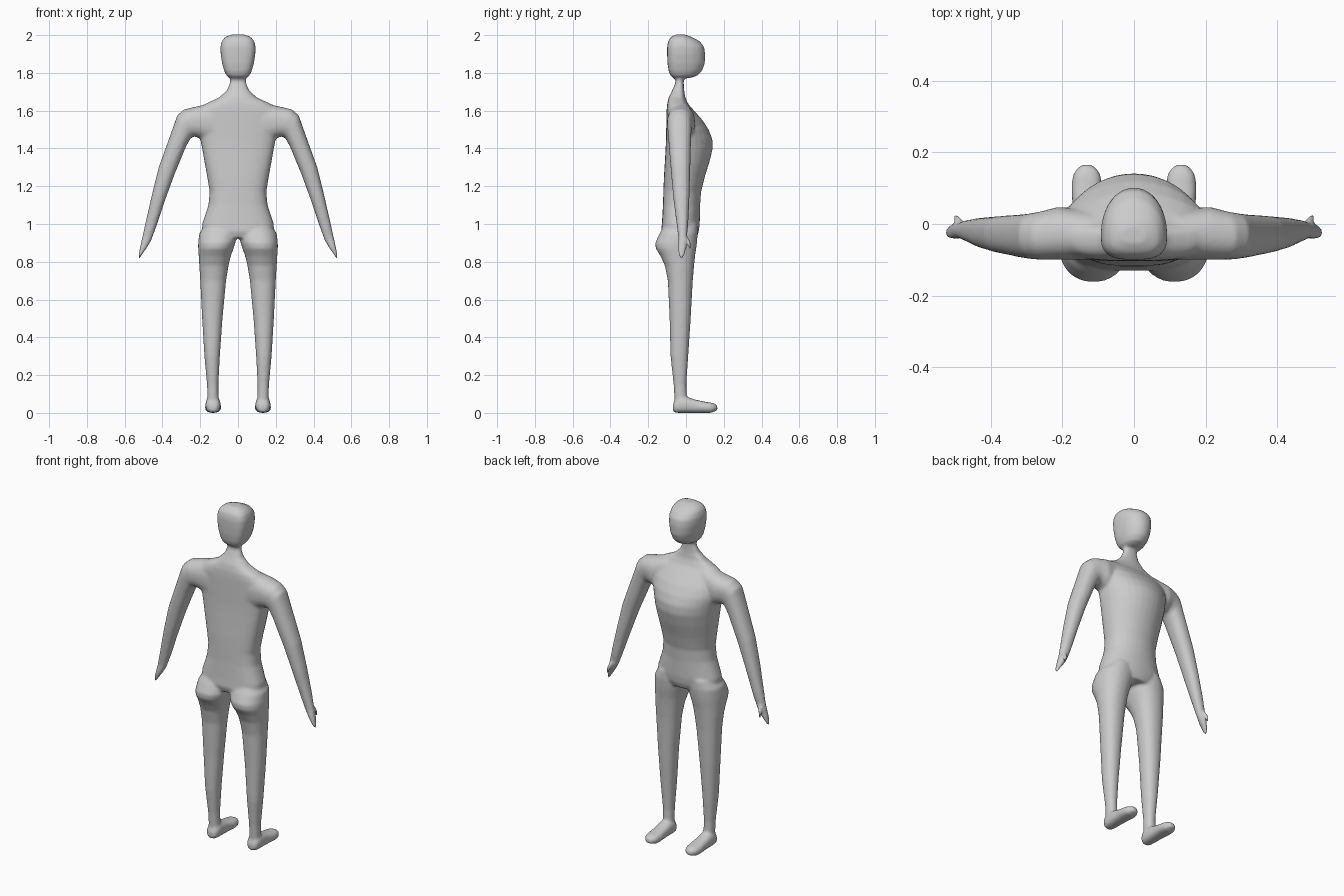
import bpy, bmesh, math
from mathutils import Vector

SEG = 32
bm = bmesh.new()


def power(c, n):
    return math.copysign(abs(c) ** (2 / n), c)


def loft(rings):
    """Skin a list of point rings and cap both ends."""
    rows = [[bm.verts.new(p) for p in r] for r in rings]
    faces = [bm.faces.new((rows[0])), bm.faces.new(rows[-1])]
    for a, b in zip(rows, rows[1:]):
        for i in range(SEG):
            j = (i + 1) % SEG
            faces.append(bm.faces.new((a[i], a[j], b[j], b[i])))
    bmesh.ops.recalc_face_normals(bm, faces=faces)


def ring(s, x1, z1, x2, z2, yf, yb, nf=2.0, nb=2.0, yc=None):
    """Oval spanning two points in the xz plane, with its own front and back depth."""
    if yc is None:
        yc = (yf + yb) / 2
    pts = []
    for k in range(SEG):
        a = 2 * math.pi * (k + 0.5) / SEG
        c, d = math.cos(a), math.sin(a)
        n = nf if d > 0 else nb
        t = power(c, n) / 2 + 0.5
        y = yc + power(d, n) * ((yf - yc) if d > 0 else (yc - yb))
        pts.append(Vector((s * (x1 + (x2 - x1) * t), y, z1 + (z2 - z1) * t)))
    return pts


# torso and neck: z, half width, front, back
torso = [(0.925, .13, .055, -.12), (.96, .19, .068, -.132), (1.0, .19, .073, -.128),
         (1.1, .157, .075, -.122), (1.17, .15, .08, -.12), (1.25, .163, .10, -.117),
         (1.33, .178, .125, -.112), (1.4, .19, .142, -.108), (1.45, .2, .14, -.106),
         (1.5, .215, .12, -.105), (1.55, .22, .088, -.104), (1.6, .22, .043, -.103),
         (1.635, .175, .012, -.1), (1.67, .1, -.004, -.092), (1.71, .057, -.01, -.072),
         (1.75, .043, -.012, -.055), (1.82, .043, -.008, -.06)]
loft([ring(1, -w, z, w, z, f, b, 2.0, 2.8, -.03) for z, w, f, b in torso])

# head
head = [(1.772, .042, .02, -.065), (1.785, .06, .06, -.082), (1.81, .073, .085, -.092),
        (1.85, .084, .1, -.098), (1.9, .092, .102, -.1), (1.94, .093, .096, -.1),
        (1.97, .085, .07, -.094), (1.99, .068, .03, -.08), (2.003, .035, -.005, -.055)]
loft([ring(1, -w, z, w, z, f, b, 2.1, 3, -.03) for z, w, f, b in head])

# legs: z, inner x, outer x, front, back
leg = [(1.0, .03, .17, .06, -.11), (.95, .004, .205, .062, -.14), (.9, .014, .211, .058, -.163),
       (.87, .024, .211, .054, -.16), (.83, .038, .208, .048, -.135), (.78, .05, .205, .043, -.112),
       (.7, .063, .2, .036, -.096), (.5, .082, .19, .025, -.087), (.3, .096, .178, .012, -.082),
       (.15, .104, .164, .002, -.066), (.09, .103, .163, .004, -.062), (.05, .1, .165, .01, -.06)]

# arms: upper point, lower point, front, back
arm = [(.12, 1.645, .13, 1.42, .04, -.1), (.22, 1.622, .205, 1.455, .048, -.1),
       (.285, 1.607, .232, 1.463, .035, -.1), (.322, 1.575, .25, 1.455, .03, -.098),
       (.348, 1.5, .275, 1.41, .027, -.094), (.42, 1.3, .335, 1.265, .022, -.08),
       (.457, 1.15, .388, 1.12, .018, -.067), (.487, 1.02, .433, .985, .012, -.05),
       (.507, .93, .46, .91, .004, -.04), (.52, .87, .485, .87, .002, -.043),
       (.527, .835, .508, .838, -.008, -.04), (.525, .815, .518, .817, -.018, -.032)]

# feet: y, half width, top height
foot = [(-.07, .018, .045), (-.058, .033, .07), (-.03, .04, .085), (.01, .04, .083),
        (.05, .04, .07), (.1, .043, .059), (.135, .04, .054), (.155, .029, .048), (.166, .014, .038)]

# thumbs
thumb = [(.47, .935, .495, .935, .008, -.018), (.483, .91, .503, .91, .024, .0),
         (.489, .885, .505, .885, .028, .01), (.495, .865, .505, .865, .026, .014)]

for s in (-1, 1):
    loft([ring(s, a, z, b, z, f, k, 2.2, 2.2) for z, a, b, f, k in leg])
    loft([ring(s, *r, 2.3, 2.3) for r in arm])
    loft([ring(s, *r) for r in thumb])
    rings = []
    for y, w, h in foot:
        base = 0.0 if -.06 < y < .15 else .01
        rings.append([Vector((s * .132 + w * power(math.cos(a), 2.5), y,
                              (h + base) / 2 + (h - base) / 2 * power(math.sin(a), 2.5)))
                      for a in (2 * math.pi * (k + .5) / SEG for k in range(SEG))])
    loft(rings)

mesh = bpy.data.meshes.new("body")
bm.to_mesh(mesh)
bm.free()
body = bpy.data.objects.new("body", mesh)
bpy.context.collection.objects.link(body)

# fuse the parts into one soft skin
fuse = body.modifiers.new("fuse", 'REMESH')
fuse.mode = 'VOXEL'
fuse.voxel_size = .0075
fuse.use_smooth_shade = True
soft = body.modifiers.new("soften", 'SMOOTH')
soft.factor = .5
soft.iterations = 8
